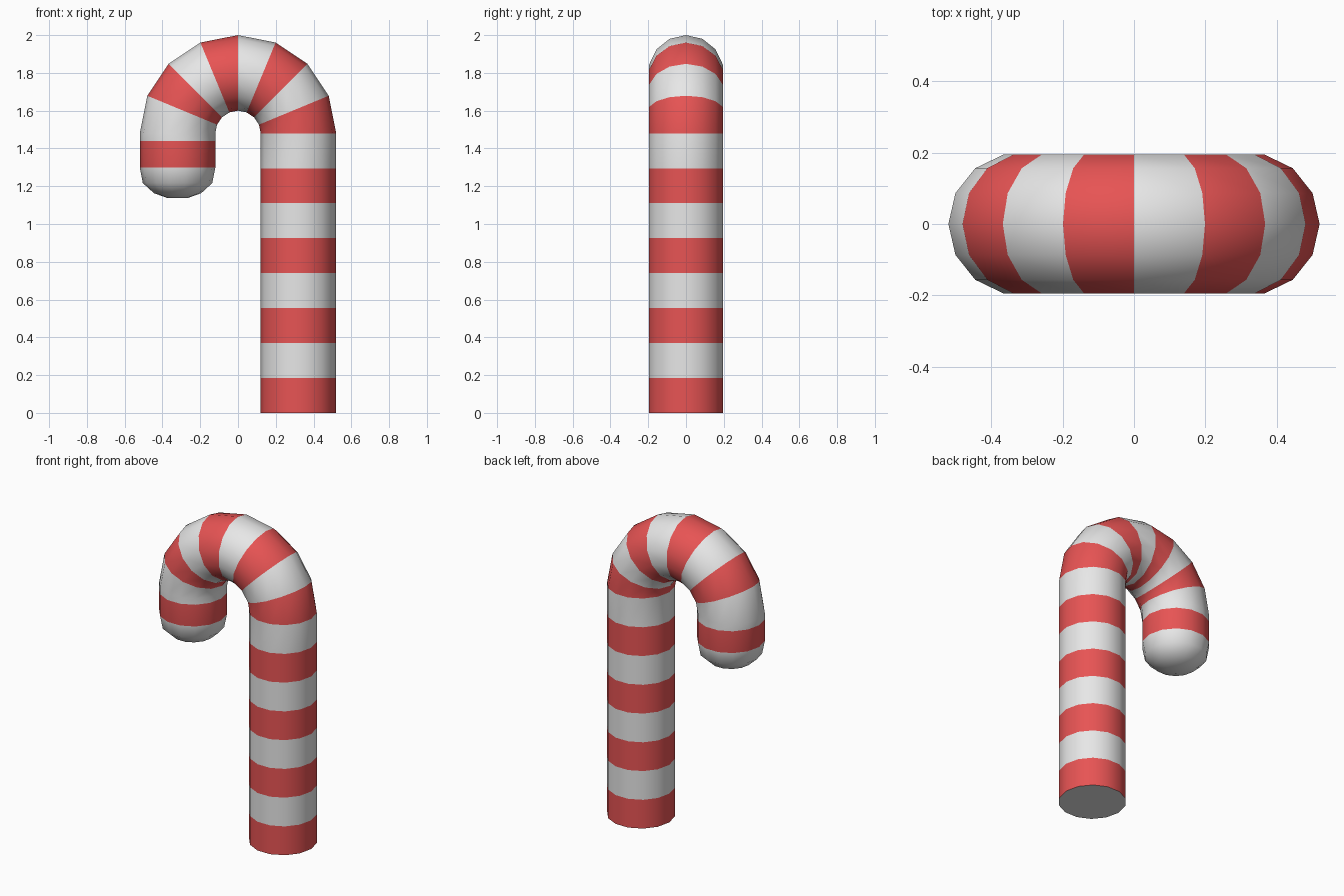
import bpy, bmesh, math
from mathutils import Vector

if "Cube" in bpy.data.objects:
    bpy.data.objects.remove(bpy.data.objects["Cube"])

SIDES, R, BEND, Z0 = 14, 0.2, 0.32, 1.48


def material(name, rgb):
    m = bpy.data.materials.new(name)
    m.diffuse_color = (*rgb, 1)
    m.use_nodes = True
    m.node_tree.nodes["Principled BSDF"].inputs["Base Color"].default_value = m.diffuse_color
    return m


white = material("white", (0.8, 0.8, 0.8))
red = material("red", (0.8, 0.088, 0.088))

# Ring list: (centre x, centre z, bend angle, radius)
rings = [(BEND, Z0 * i / 8, 0, R) for i in range(9)]                    # straight shaft
for i in range(1, 9):                                                   # half-circle hook
    a = math.pi * i / 8
    rings.append((BEND * math.cos(a), Z0 + BEND * math.sin(a), a, R))
for z, r in [(1.44, R), (1.30, R), (1.217, 0.184), (1.163, 0.125), (1.138, 0.055)]:  # rounded tip
    rings.append((-BEND, z, math.pi, r))

# Sweep the rings into one tube
bm = bmesh.new()
loops = []
for x, z, a, r in rings:
    out = Vector((math.cos(a), 0, math.sin(a)))
    loop = []
    for k in range(SIDES):
        t = 2 * math.pi * k / SIDES
        loop.append(bm.verts.new(Vector((x, 0, z)) + out * r * math.cos(t)
                                 + Vector((0, r * math.sin(t), 0))))
    loops.append(loop)

# Stripes alternate per segment; the short piece after the hook stays white
for i in range(len(loops) - 1):
    is_red = (i < 16 and i % 2 == 0) or i == 17
    for k in range(SIDES):
        n = (k + 1) % SIDES
        f = bm.faces.new((loops[i][k], loops[i][n], loops[i + 1][n], loops[i + 1][k]))
        f.material_index = int(is_red)

# White end caps
bm.faces.new(loops[0][::-1])
bm.faces.new(loops[-1])
bmesh.ops.recalc_face_normals(bm, faces=bm.faces)

mesh = bpy.data.meshes.new("candy_cane")
bm.to_mesh(mesh)
bm.free()
mesh.materials.append(white)
mesh.materials.append(red)
cane = bpy.data.objects.new("candy_cane", mesh)
bpy.context.collection.objects.link(cane)

# Smooth sides, sharp base rim
bpy.context.view_layer.objects.active = cane
cane.select_set(True)
bpy.ops.object.shade_smooth_by_angle(angle=math.radians(40))
